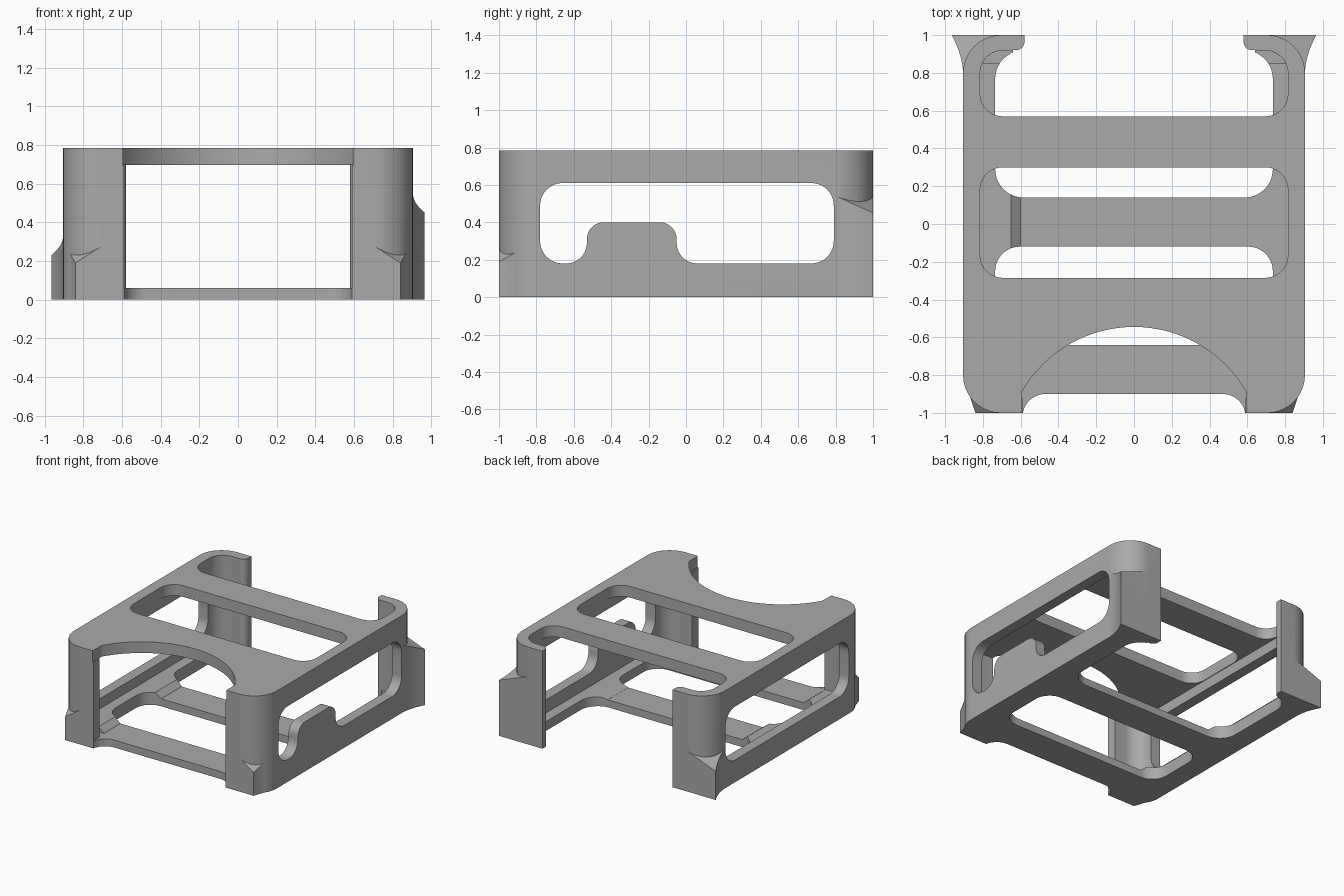
import bpy, bmesh, math
from mathutils import Vector

if "Cube" in bpy.data.objects:
    bpy.data.objects.remove(bpy.data.objects["Cube"])

grey = bpy.data.materials.new("mid_grey")
grey.diffuse_color = (0.40, 0.40, 0.40, 1)
grey.use_nodes = True
grey.node_tree.nodes["Principled BSDF"].inputs["Base Color"].default_value = grey.diffuse_color


def rounded(corners, steps=10):
    """Outline from (u, v, radius) corners, each replaced by a tangent arc."""
    out, n = [], len(corners)
    for i, (u, v, r) in enumerate(corners):
        p = Vector((u, v))
        if r == 0:
            out.append((u, v))
            continue
        a = (Vector(corners[i - 1][:2]) - p).normalized()
        b = (Vector(corners[(i + 1) % n][:2]) - p).normalized()
        half = a.angle(b) / 2
        centre = p + (a + b).normalized() * r / math.sin(half)
        s = p + a * r / math.tan(half) - centre
        e = p + b * r / math.tan(half) - centre
        sweep = s.angle(e)
        for k in range(steps + 1):
            t = k / steps
            q = (s * math.sin((1 - t) * sweep) + e * math.sin(t * sweep)) / math.sin(sweep)
            out.append(tuple(centre + q))
    return out


def rect(u0, u1, v0, v1, r=0):
    return rounded([(u0, v0, r), (u1, v0, r), (u1, v1, r), (u0, v1, r)])


def prism(name, outline, lo, hi, axis="z"):
    """Extrude an outline along an axis; hi may be one height per point."""
    his = hi if isinstance(hi, list) else [hi] * len(outline)
    place = {"z": lambda u, v, w: (u, v, w),
             "x": lambda u, v, w: (w, u, v),
             "y": lambda u, v, w: (u, w, v)}[axis]
    bm = bmesh.new()
    low = [bm.verts.new(place(u, v, lo)) for u, v in outline]
    top = [bm.verts.new(place(u, v, h)) for (u, v), h in zip(outline, his)]
    bm.faces.new(low)
    n = len(outline)
    if isinstance(hi, list):
        for i in range(1, n - 1):
            bm.faces.new((top[0], top[i], top[i + 1]))
    else:
        bm.faces.new(top)
    for i in range(n):
        j = (i + 1) % n
        bm.faces.new((low[i], low[j], top[j], top[i]))
    bmesh.ops.recalc_face_normals(bm, faces=bm.faces)
    me = bpy.data.meshes.new(name)
    bm.to_mesh(me)
    bm.free()
    me.materials.append(grey)
    ob = bpy.data.objects.new(name, me)
    bpy.context.collection.objects.link(ob)
    return ob


def combine(target, tool, op):
    bpy.context.view_layer.objects.active = target
    m = target.modifiers.new(op, "BOOLEAN")
    m.operation, m.solver, m.object = op, "EXACT", tool
    bpy.ops.object.modifier_apply(modifier=m.name)
    bpy.data.objects.remove(tool)


# outer body and hollow inside
frame = prism("open_frame", rect(-.905, .905, -1, 1, .2), 0, .785)
combine(frame, prism("hollow", rect(-.82, .82, -.92, .92, .13), .06, .695), "DIFFERENCE")

# raised floor edges along both side walls
for s, h in ((-1, .10), (1, .075)):
    edge = [(s * .60, .05), (s * .60, .061), (s * .65, h), (s * .86, h), (s * .86, .05)]
    combine(frame, prism("floor_edge", edge, -.85, .85, "y"), "UNION")

# front feet: chamfered corners with sloped tops
for s in (-1, 1):
    foot = [(s * .70, -1), (s * .84, -1), (s * .905, -.8)]
    combine(frame, prism("front_foot", foot, 0, [.28, .19, .30]), "UNION")

# back flanges: flared corners of different height
for s, h in ((-1, .23), (1, .45)):
    pts, tops = [(s * .70, 1)], [h + .10]
    for k in range(9):
        t = 1 - k / 8
        pts.append((s * (.904 + .061 * t * t), .78 + .22 * t))
        tops.append(h + .10 * (1 - t))
    combine(frame, prism("back_flange", pts, 0, tops), "UNION")

# openings cut through the frame
right_window = rounded([(-.78, .61, .12), (-.78, .18, .12), (-.53, .18, .11), (-.53, .40, .09),
                        (-.05, .40, .09), (-.05, .18, .11), (.79, .18, .12), (.79, .61, .12)])
left_window = rect(-.78, .79, .18, .61, .12)
arc = [(.685 * math.cos(math.pi * k / 48), -1.23 + .685 * math.sin(math.pi * k / 48))
       for k in range(49)]
arc = [(-.6, -1.2), (.6, -1.2)] + [p for p in arc if abs(p[0]) < .6]
back_gap = rounded([(-.58, 1.2, 0), (-.58, .92, .045), (-.64, .92, 0), (-.64, .88, 0),
                    (.64, .88, 0), (.64, .92, 0), (.58, .92, .045), (.58, 1.2, 0)])
cuts = [
    ("right_window", right_window, .7, 1.2, "x"),
    ("left_window", left_window, -1.2, -.7, "x"),
    ("top_middle_slot", rect(-.815, .815, -.285, .30, .12), .5, 1, "z"),
    ("top_back_slot", rect(-.815, .815, .57, .919, .12), .5, 1, "z"),
    ("floor_front_slot", rect(-.735, .735, -.64, -.12, .13), -.2, .3, "z"),
    ("floor_back_slot", rect(-.735, .735, .14, .919, .15), -.2, .3, "z"),
    ("front_door", rect(-.59, .59, -1.2, -.85), .0605, .6955, "z"),
    ("front_notch", rect(-.59, .59, -1.4, -.9, .12), -.2, .3, "z"),
    ("front_arc", arc, .694, 1, "z"),
    ("back_gap", back_gap, -.2, 1, "z"),
]
for c in cuts:
    combine(frame, prism(*c), "DIFFERENCE")

# smooth curves, keep edges sharp
bpy.ops.object.select_all(action="DESELECT")
frame.select_set(True)
bpy.context.view_layer.objects.active = frame
bpy.ops.object.shade_smooth_by_angle(angle=math.radians(30))
